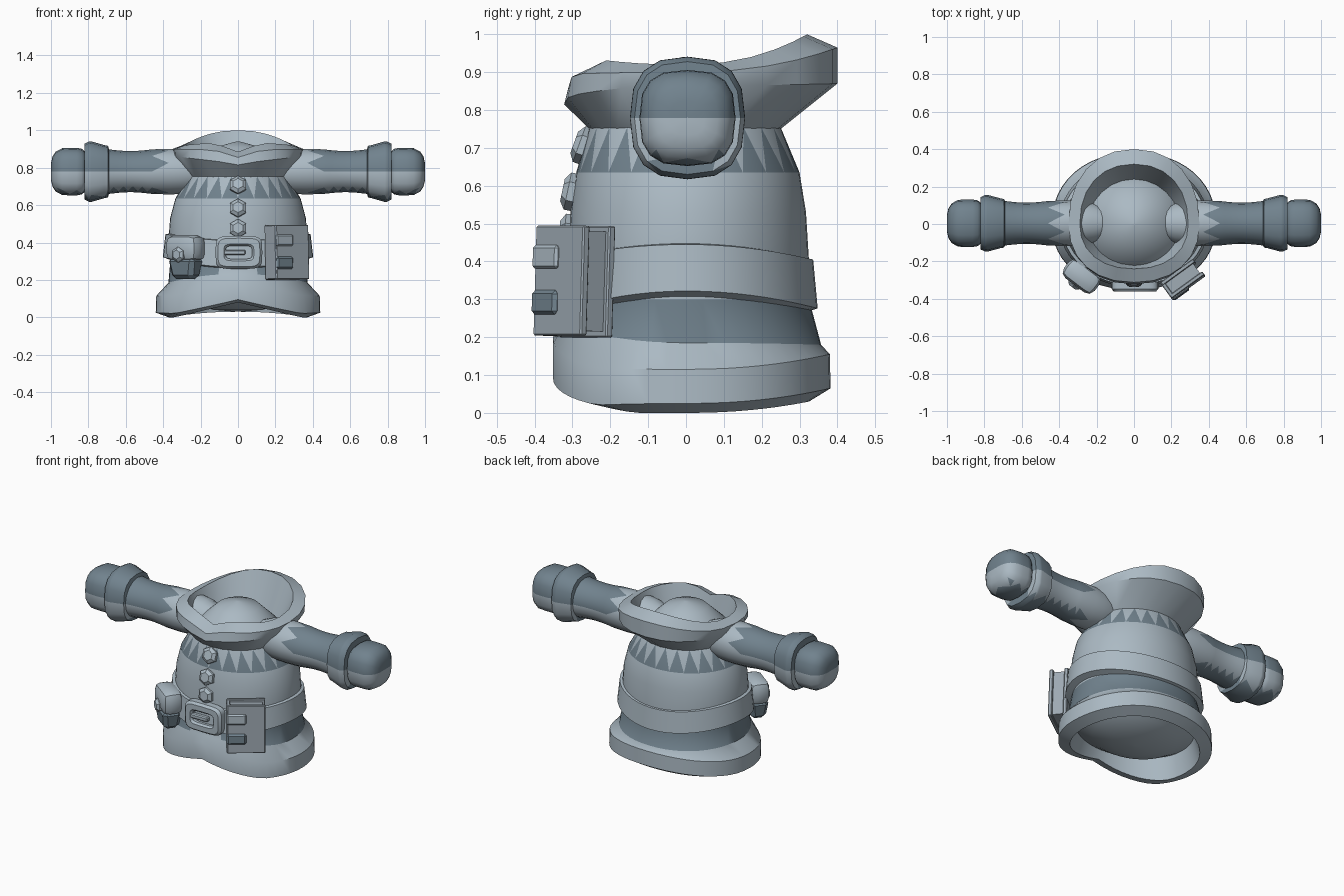
import bpy, bmesh, math
from mathutils import Matrix, Vector

if "Cube" in bpy.data.objects:
    bpy.data.objects.remove(bpy.data.objects["Cube"])


def material(name, rgb):
    m = bpy.data.materials.new(name)
    m.diffuse_color = (*rgb, 1)
    m.use_nodes = True
    m.node_tree.nodes["Principled BSDF"].inputs["Base Color"].default_value = m.diffuse_color
    return m


LIGHT = material("pale blue grey", (0.41, 0.49, 0.55))
DARK = material("slate blue", (0.165, 0.225, 0.27))
MID = material("mid grey", (0.34, 0.40, 0.45))


def finish(name, bm, mats, angle=35):
    bmesh.ops.recalc_face_normals(bm, faces=bm.faces)
    me = bpy.data.meshes.new(name)
    bm.to_mesh(me)
    bm.free()
    for m in mats:
        me.materials.append(m)
    ob = bpy.data.objects.new(name, me)
    bpy.context.collection.objects.link(ob)
    bpy.ops.object.select_all(action='DESELECT')
    ob.select_set(True)
    bpy.context.view_layer.objects.active = ob
    bpy.ops.object.shade_smooth_by_angle(angle=math.radians(angle))
    return ob


def skin(name, rings, rule, wrap=False, caps=False, angle=35):
    """Skin closed rings. rule(row, col, centre) gives a material index,
    or ('row'|'col', first, second) to split the quad into zigzag teeth."""
    bm = bmesh.new()
    vs = [[bm.verts.new(p) for p in r] for r in rings]
    n, k = len(rings[0]), len(rings)
    for i in range(k if wrap else k - 1):
        for j in range(n):
            a, b = vs[i][j], vs[i][(j + 1) % n]
            d, c = vs[(i + 1) % k][j], vs[(i + 1) % k][(j + 1) % n]
            r = rule(i, j, (a.co + b.co + c.co + d.co) / 4)
            if isinstance(r, int):
                parts = [((a, b, c, d), r)]
            elif r[0] == 'row':
                t = [(a, b, d), (b, c, d)] if j % 2 == 0 else [(a, b, c), (a, c, d)]
                parts = zip(t, r[1:])
            else:
                t = [(a, c, d), (a, b, c)] if i % 2 == 0 else [(a, b, d), (b, c, d)]
                parts = zip(t, r[1:])
            for f, m in parts:
                bm.faces.new(f).material_index = m
    if caps:
        for ring in (vs[0], vs[-1]):
            bm.faces.new(ring)
    return finish(name, bm, [LIGHT, DARK], angle)


def spow(v, p):
    return math.copysign(abs(v) ** p, v) if abs(v) > 1e-6 else 0


def loop(rx, front, back, zs, zf=None, zb=None, cusp=0, width=0.34, n=48, power=1.0):
    """Horizontal oval with its own height at the sides, front and back."""
    zf = zs if zf is None else zf
    zb = zs if zb is None else zb
    pts = []
    for j in range(n):
        t = 2 * math.pi * j / n
        x, s = rx * spow(math.cos(t), power), math.sin(t)
        y = spow(s, power) * (back if s > 0 else -front)
        z = zs + ((zb if s > 0 else zf) - zs) * s * s
        if s < 0:
            z += cusp * max(0, 1 - abs(x) / width)
        pts.append((x, y, z))
    return pts


# Coat body with domed neck, flared notched hem and bulging underside
hem = dict(power=.93)
coat = [
    loop(.01, -.01, .01, .94), loop(.12, -.12, .12, .91), loop(.235, -.235, .23, .80),
    loop(.265, -.255, .25, .755), loop(.335, -.29, .30, .635),
    loop(.363, -.305, .317, .53), loop(.373, -.313, .325, .40),
    loop(.362, -.315, .325, .30), loop(.372, -.328, .357, .185, .232, .18, **hem),
    loop(.437, -.352, .38, .115, .12, .155, .08, **hem),
    loop(.44, -.352, .382, .025, .015, .065, .08, **hem),
    loop(.37, -.30, .325, 0, .0, .03, .08, **hem),
    loop(.345, -.28, .305, .13), loop(.25, -.20, .22, .075),
    loop(.13, -.11, .12, .04), loop(.01, -.01, .01, .03),
]


def coat_rule(i, j, c):
    if i == 3:
        return ('row', 0, 1)                      # toothed yoke
    return int(i == 7 and not (c.y < 0 and abs(c.x) < .09))


skin("coat_body", coat, coat_rule, caps=True)

# Flaring collar, tall at the back and notched in front
rim = dict(width=.13, n=24, power=.9)
collar = [
    loop(.265, -.255, .25, .75, n=24),
    loop(.345, -.322, .40, .865, .835, .87, -.02, **rim),
    loop(.35, -.312, .40, .90, .895, .965, -.04, **rim),
    loop(.29, -.24, .32, .92, .935, 1.0, -.05, **rim),
    loop(.245, -.215, .24, .785, n=24),
]
skin("collar", collar, lambda i, j, c: 0)

# Belt
belt = [
    loop(.365, -.305, .315, .308, .255, .265), loop(.402, -.338, .348, .322, .268, .276),
    loop(.388, -.328, .336, .445, .41, .405), loop(.35, -.29, .30, .45, .415, .41),
]
skin("belt", belt, lambda i, j, c: 0, wrap=True)


# Sleeves and fists, drawn on +x and mirrored
def cross(x, r, power=1.0, n=16, wide=1.0):
    return [(x, .004 + r * wide * spow(math.cos(2 * math.pi * j / n), power),
             .779 + r * spow(math.sin(2 * math.pi * j / n), power)) for j in range(n)]


def limb_rule(i, j, c):
    if c.x > .976:                                # rounded fist end
        return int(j < 8)
    if c.x > .95 and 10 <= j <= 13:
        return ('row', 1, 0)                      # teeth under the fist end
    if c.x < .38 or j in (8, 9, 14, 15):
        return 0
    if c.x < .46:
        return ('row', 0, 1)                      # teeth at the shoulder
    if j == 13:
        return ('col', 1, 0)                      # teeth along the underside
    if j == 10:
        return ('col', 0, 1)
    return 1


def mirrored(ob):
    ob.modifiers.new("mirror", 'MIRROR')


sleeve = [cross(x, r) for x, r in ((.13, .07), (.22, .108), (.31, .12), (.37, .122))]
for k in range(10):
    x = .46 + .23 * k / 9
    sleeve.append(cross(x, .119 - .009 * math.sin(math.pi * k / 9)))
sleeve += [cross(x, r, .77, wide=.94) for x, r in ((.695, .138), (.715, .142), (.785, .162),
                                                   (.797, .161), (.82, .149), (.822, .11))]
mirrored(skin("sleeves", sleeve, limb_rule, caps=True, angle=40))

fist = [cross(x, r, .72) for x, r in ((.815, .105), (.835, .122), (.862, .127), (.90, .127),
                                      (.94, .125), (.975, .106), (.992, .08), (1.0, .045),
                                      (1.0, .002))]
mirrored(skin("fists", fist, limb_rule, caps=True, angle=50))


# Small solid parts
def frame(x, y, z, turn=0):
    return Matrix.Translation((x, y, z)) @ Matrix.Rotation(math.radians(turn), 4, 'Z')


def box(name, base, centre, size, mat, bevel=0.0, taper=1.0, segments=1):
    bm = bmesh.new()
    bmesh.ops.create_cube(bm, size=1)
    for v in bm.verts:
        f = taper if v.co.z < 0 else 1
        v.co = Vector((v.co.x * size[0] * f, v.co.y * size[1] * f, v.co.z * size[2]))
    if bevel:
        bmesh.ops.bevel(bm, geom=bm.edges[:], offset=bevel, segments=segments,
                        affect='EDGES', profile=.5)
    bm.transform(base @ Matrix.Translation(centre))
    return finish(name, bm, [mat], 30)


def stud(name, base, centre, r, mat, tilt=0):
    """Six-sided button facing local -y."""
    bm = bmesh.new()
    for r1, r2, depth, off in ((r, r, .03, 0), (r, r * .6, .014, .022)):
        bmesh.ops.create_cone(bm, cap_ends=True, segments=6, radius1=r1, radius2=r2,
                              depth=depth, matrix=Matrix.Translation((0, 0, off)))
    bm.transform(base @ Matrix.Translation(centre)
                 @ Matrix.Rotation(math.radians(90 - tilt), 4, 'X'))
    return finish(name, bm, [mat], 20)


# Coat buttons
world = Matrix()
for k, (y, z, tilt) in enumerate(((-.268, .705, 20), (-.298, .583, 12), (-.306, .475, 5))):
    stud(f"button_{k + 1}", world, (0, y, z), .05, LIGHT, tilt)


# Buckle: rounded frame and a prong
def frame_loop(hx, hz, y, n=24):
    return [(.005 + hx * spow(math.cos(2 * math.pi * j / n), .4), y,
             .347 + hz * spow(math.sin(2 * math.pi * j / n), .4)) for j in range(n)]


skin("buckle_frame", [frame_loop(.125, .088, -.31), frame_loop(.125, .088, -.347),
                      frame_loop(.112, .076, -.362), frame_loop(.08, .045, -.362),
                      frame_loop(.07, .035, -.35), frame_loop(.07, .035, -.31)],
     lambda i, j, c: 0, wrap=True, angle=30)
box("buckle_prong", frame(-.02, -.345, .347), (0, 0, 0), (.12, .03, .028), LIGHT, .006)

# Rounded pouch on the wearer's right
pouch = frame(-.28, -.28, 0, -37)
box("pouch_bag", pouch, (0, 0, .262), (.18, .115, .115), DARK, .022, .75)
box("pouch_flap", pouch, (0, 0, .37), (.205, .12, .14), LIGHT, .04, 1, 2)
stud("pouch_button", pouch, (-.005, -.048, .335), .042, LIGHT)

# Bound book hung on the other side, leaning slightly
book = frame(.262, -.295, .348, 36) @ Matrix.Rotation(math.radians(-2), 4, 'X')
box("book_front_cover", book, (0, -.042, 0), (.215, .022, .29), MID, .004)
box("book_pages", book, (-.005, 0, 0), (.195, .07, .265), MID)
box("book_back_cover", book, (0, .042, 0), (.215, .022, .295), MID, .004)
box("book_spine", book, (-.1, 0, 0), (.022, .10, .29), MID, .004)
box("book_strap", book, (-.055, -.053, .062), (.11, .02, .062), LIGHT, .007)
box("book_lower_strap", book, (-.055, -.053, -.058), (.11, .022, .065), DARK, .01)
